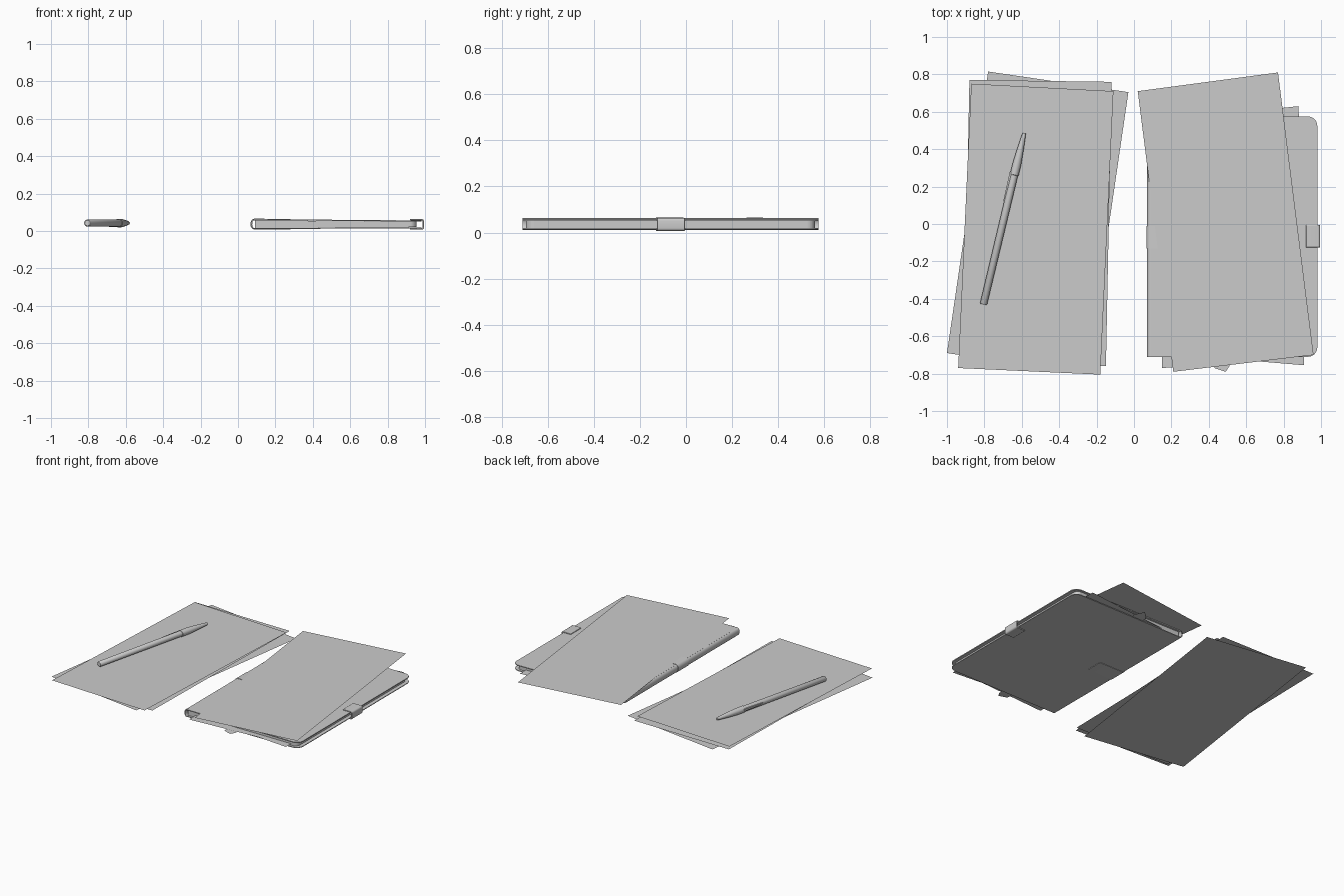
import bpy, bmesh, math
from mathutils import Vector

if "Cube" in bpy.data.objects:
    bpy.data.objects.remove(bpy.data.objects["Cube"], do_unlink=True)

GREY = 0.6
mat = bpy.data.materials.new("plain_grey")
mat.use_nodes = True
mat.diffuse_color = (GREY, GREY, GREY, 1)
mat.node_tree.nodes["Principled BSDF"].inputs["Base Color"].default_value = (GREY, GREY, GREY, 1)


def finish(bm, name, smooth=False):
    bmesh.ops.recalc_face_normals(bm, faces=bm.faces)
    me = bpy.data.meshes.new(name)
    bm.to_mesh(me)
    bm.free()
    ob = bpy.data.objects.new(name, me)
    bpy.context.collection.objects.link(ob)
    me.materials.append(mat)
    if smooth:
        bpy.ops.object.select_all(action='DESELECT')
        ob.select_set(True)
        bpy.context.view_layer.objects.active = ob
        bpy.ops.object.shade_smooth_by_angle(angle=math.radians(40))
    return ob


def sheet(name, points, z):
    """Flat paper sheet facing up."""
    bm = bmesh.new()
    face = bm.faces.new([bm.verts.new((x, y, z)) for x, y in points])
    bm.normal_update()
    if face.normal.z < 0:
        face.normal_flip()
    me = bpy.data.meshes.new(name)
    bm.to_mesh(me)
    bm.free()
    me.materials.append(mat)
    bpy.context.collection.objects.link(bpy.data.objects.new(name, me))


def prism(name, rings, smooth=False):
    """Solid between two matching outlines."""
    bm = bmesh.new()
    a, b = [[bm.verts.new(p) for p in ring] for ring in rings]
    bm.faces.new(a)
    bm.faces.new(b)
    for i in range(len(a)):
        j = (i + 1) % len(a)
        bm.faces.new((a[i], a[j], b[j], b[i]))
    return finish(bm, name, smooth)


def arc(cx, cy, rx, ry, start, end, steps=8):
    angles = [math.radians(start + (end - start) * i / steps) for i in range(steps + 1)]
    return [(cx + rx * math.cos(t), cy + ry * math.sin(t)) for t in angles]


def board(x0, x1, y0, y1, r):
    """Outline rounded on the opening side."""
    return [(x0, y1), (x0, y0)] + arc(x1 - r, y0 + r, r, r, -90, 0) + arc(x1 - r, y1 - r, r, r, 0, 90)


def wrap(name, outer, inner, y0, y1):
    """Curved band of even thickness, extruded along y."""
    profile = outer + inner[::-1]
    return prism(name, [[(x, y, z) for x, z in profile] for y in (y0, y1)], True)


# Loose sheets on the right-hand side of the model
sheet("bottom_sheet", [(-1.0, -0.69), (-0.25, -0.8), (-0.03, 0.705), (-0.78, 0.815)], 0.0)
sheet("middle_sheet", [(-0.91, -0.745), (-0.15, -0.76), (-0.12, 0.76), (-0.88, 0.77)], 0.01)
sheet("upper_sheet", [(-0.94, -0.77), (-0.18, -0.805), (-0.11, 0.71), (-0.87, 0.75)], 0.02)

# Notebook covers, thinning slightly towards the opening
outline = board(0.085, 0.98, -0.71, 0.575, 0.05)


def taper(x, near, far):
    return near + (far - near) * (x - 0.08) / 0.9


prism("top_cover", [[(x, y, taper(x, 0.063, 0.056) - d) for x, y in outline] for d in (0.006, 0)])
prism("bottom_cover", [[(x, y, taper(x, 0.01, 0.014) + d) for x, y in outline] for d in (0, 0.005)])

# Page block and rounded spine
pages = board(0.09, 0.955, -0.695, 0.56, 0.035)
prism("pages", [[(x, y, taper(x, 0.015, 0.02)) for x, y in pages],
                [(x, y, taper(x, 0.057, 0.049)) for x, y in pages]])
wrap("spine", arc(0.087, 0.0365, 0.017, 0.0265, 90, 270), arc(0.087, 0.0365, 0.011, 0.021, 90, 270), -0.71, 0.575)

# Strap round the spine and clasp round the opening edge
strap_outer = [(0.28, 0.064)] + arc(0.087, 0.0365, 0.021, 0.029, 90, 270) + [(0.28, 0.008)]
strap_inner = [(0.28, 0.0605)] + arc(0.087, 0.0365, 0.017, 0.0265, 90, 270) + [(0.28, 0.011)]
wrap("spine_strap", strap_outer, strap_inner, -0.13, -0.01)
clasp = wrap("clasp",
             [(0.92, 0.063)] + arc(0.983, 0.051, 0.012, 0.012, 90, 0, 4)
             + arc(0.983, 0.019, 0.012, 0.012, 0, -90, 4) + [(0.92, 0.007)],
             [(0.92, 0.057)] + arc(0.981, 0.05, 0.006, 0.006, 90, 0, 4)
             + arc(0.981, 0.02, 0.006, 0.006, 0, -90, 4) + [(0.92, 0.013)], -0.125, -0.005)
bevel = clasp.modifiers.new("soft_edges", 'BEVEL')
bevel.width = 0.002
bevel.segments = 2

# Papers tucked in the notebook and the ribbon between its pages
sheet("tucked_sheet", [(0.12, 0.55), (0.88, 0.63), (0.91, -0.755), (0.67, -0.735), (0.15, -0.77)], 0.03)
sheet("ribbon", [(0.40, 0.60), (0.46, 0.66), (0.49, 0.60), (0.51, -0.76), (0.49, -0.79), (0.43, -0.77)], 0.025)
sheet("cover_sheet", [(0.21, -0.79), (0.96, -0.70), (0.77, 0.81), (0.02, 0.71)], 0.066)

# Pen lying on the upper sheet
start, end = Vector((-0.805, -0.43, 0.042)), Vector((-0.587, 0.485, 0.042))
axis = end - start
side = Vector((-axis.y, axis.x, 0)).normalized()
up = Vector((0, 0, 1))
profile = [(0, 0.015), (0.005, 0.019), (0.755, 0.02), (0.757, 0.023), (0.82, 0.023),
           (0.9, 0.018), (0.97, 0.012), (1, 0.009)]
bm = bmesh.new()
rings = []
for t, r in profile:
    rings.append([bm.verts.new(start + axis * t + r * (side * x + up * y))
                  for x, y in arc(0, 0, 1, 1, 0, 337.5, 15)])
for a, b in zip(rings, rings[1:]):
    for i in range(16):
        bm.faces.new((a[i], a[i - 1], b[i - 1], b[i]))
bm.faces.new(rings[0])
bm.faces.new(rings[-1])
finish(bm, "pen", True)

# Slim pen clip along the barrel
base = start + side * 0.022 + up * 0.004
clip = [(0.6, 0.003), (0.77, 0.005)]
prism("pen_clip", [[base + axis * t + side * x * w + up * z * w * 1.5
                    for x, z in ((-1, -1), (1, -1), (1, 1), (-1, 1))] for t, w in clip])
